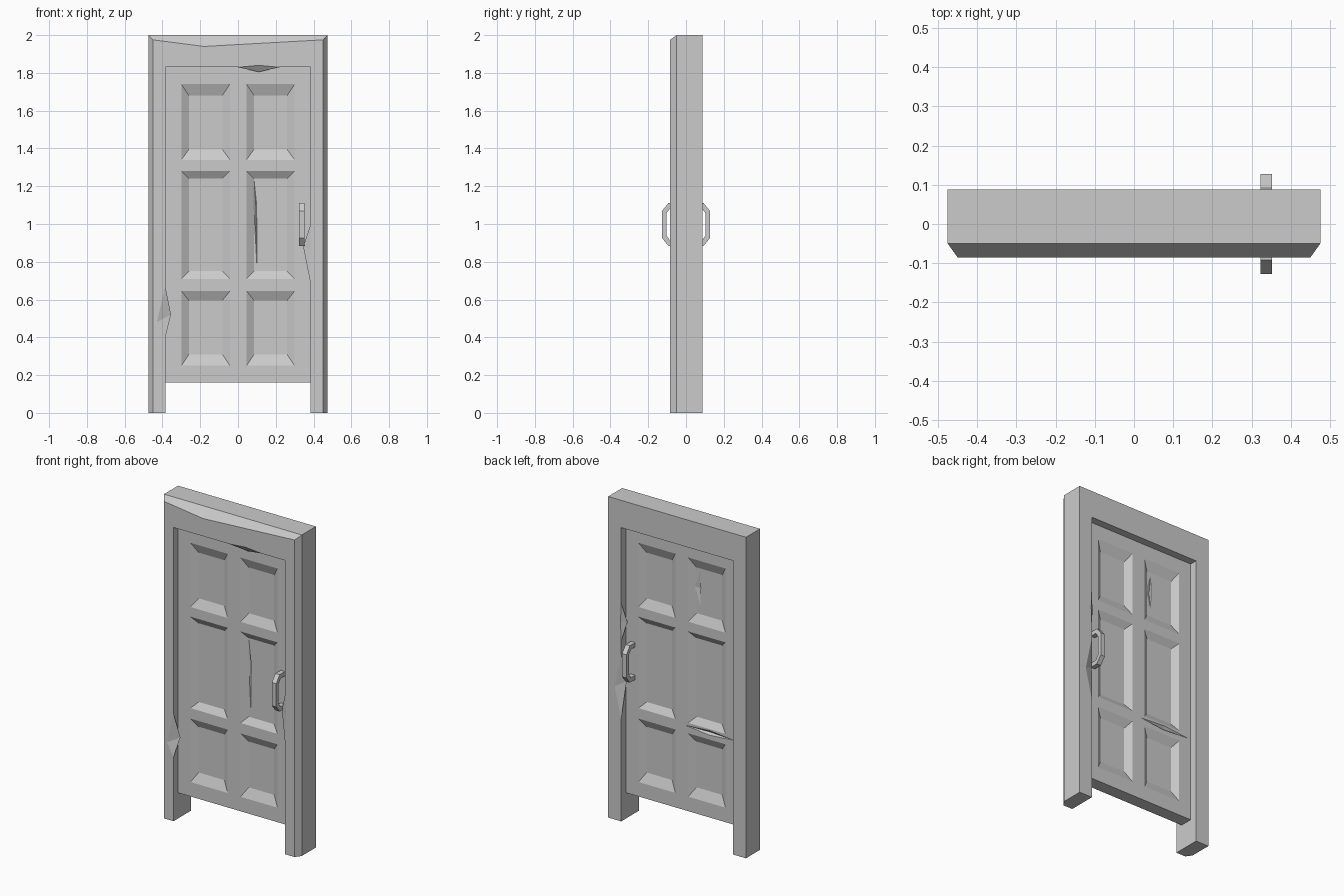
import bpy, bmesh
from mathutils import Vector

if "Cube" in bpy.data.objects:
    bpy.data.objects.remove(bpy.data.objects["Cube"])


def finish(name, bm):
    bmesh.ops.recalc_face_normals(bm, faces=bm.faces[:])
    me = bpy.data.meshes.new(name)
    bm.to_mesh(me)
    bm.free()
    ob = bpy.data.objects.new(name, me)
    bpy.context.collection.objects.link(ob)
    return ob


def loft(name, rings):
    """Closed solid through rings of equal point count."""
    bm = bmesh.new()
    vs = [[bm.verts.new(p) for p in r] for r in rings]
    n = len(vs[0])
    for a, b in zip(vs, vs[1:]):
        for i in range(n):
            j = (i + 1) % n
            bm.faces.new((a[i], a[j], b[j], b[i]))
    caps = [bm.faces.new(vs[0]), bm.faces.new(vs[-1])]
    bmesh.ops.recalc_face_normals(bm, faces=bm.faces[:])
    bmesh.ops.triangulate(bm, faces=caps)
    return finish(name, bm)


def hull(bm, pts):
    vs = [bm.verts.new(p) for p in pts]
    bmesh.ops.convex_hull(bm, input=vs)


def carve(ob, hulls):
    """Subtract convex chunks from an object."""
    bm = bmesh.new()
    for h in hulls:
        hull(bm, h)
    cutter = finish("cutter", bm)
    cutter.hide_render = True
    m = ob.modifiers.new("carve", 'BOOLEAN')
    m.operation, m.solver, m.object = 'DIFFERENCE', 'EXACT', cutter
    dg = bpy.context.evaluated_depsgraph_get()
    me = bpy.data.meshes.new_from_object(ob.evaluated_get(dg))
    ob.modifiers.clear()
    ob.data = me
    bpy.data.objects.remove(cutter)


F, B = -0.085, 0.088           # frame front and back
D, REC = 0.04, 0.025           # door half thickness, panel depth

# Frame: U outline, front outer edge chamfered with an uneven top
inner = [(.385, 0), (.385, 1.83), (-.385, 1.83), (-.385, 0)]
outer = [(-.475, 0), (-.475, 2), (-.18, 2), (.475, 2), (.475, 0)]
front = [(-.45, 0), (-.45, 1.975), (-.18, 1.94), (.45, 1.975), (.45, 0)]
frame = loft("door_frame", [[(x, y, z) for x, z in o + inner]
                            for o, y in ((outer, B), (outer, -.05), (front, F))])


# Chipped corners on the frame: a dent in the face and a splinter into the opening
chips = [  # top, bottom, dent, tip (x, z), face y
    ((-.385, .67), (-.385, .40), (-.43, .48), (-.355, .52), F),
    ((.385, 1.0), (.385, .68), (.39, .86), (.345, .88), F),
    ((.22, 1.83), (0, 1.83), (.11, 1.84), (.11, 1.805), F),
    ((.385, 1.04), (.385, .64), (.43, .83), (.365, .87), B),
    ((.385, 1.36), (.385, 1.12), (.39, 1.24), (.36, 1.24), B)]
cuts = []
splinters = bmesh.new()
for a, b, c, d, y in chips:
    s = 1 if y < 0 else -1
    at = lambda p, depth: Vector((p[0], y + s * depth, p[1]))
    A, Bo, C, T = at(a, 0), at(b, 0), at(c, 0), at(d, .025)
    mid = ((a[0] + b[0]) / 2, (a[1] + b[1]) / 2)
    cuts.append([A, Bo, C, T, at(mid, -.05)])
    k = 1 if abs(a[0] - b[0]) < .01 else 0
    t = (mid[0] - c[0]) / (d[0] - c[0]) if k else (mid[1] - c[1]) / (d[1] - c[1])
    P, E = C.lerp(T, t), at(mid, .045)
    va, vb, vp, vt, ve = [splinters.verts.new(p) for p in (A, Bo, P, T, E)]
    for f in ((va, vp, vt), (vt, vp, vb), (va, vt, ve), (vt, vb, ve),
              (va, ve, vp), (vb, vp, ve)):
        splinters.faces.new(f)
carve(frame, cuts)
finish("frame_splinters", splinters)

# Door leaf with six sunken panels on both sides
door = loft("door_leaf", [[(x, y, z) for x, z in
                           ((-.385, .16), (.385, .16), (.385, 1.83), (-.385, 1.83))]
                          for y in (-D, D)])
rows = [(1.34, 1.395, 1.68, 1.74), (.71, .75, 1.24, 1.28), (.25, .31, .595, .645)]
panels = []
for s in (-1, 1):
    for x0, x1 in ((-.30, -.043), (.045, .30)):
        for z0, z1, z2, z3 in rows:
            e = .2                      # overshoot beyond the surface
            g = .04 * e
            lo, hi = z0 - (z1 - z0) * e, z3 + (z3 - z2) * e
            panels.append(
                [(x, s * (D + REC * e), z) for x in (x0 - g, x1 + g) for z in (lo, hi)] +
                [(x, s * (D - REC), z) for x in (x0 + .04, x1 - .04) for z in (z1, z2)])
carve(door, panels)

# Cracks in the door
fl = D - REC
carve(door, [
    [(.085, -fl, 1.235), (.1, -fl, .78), (.08, -fl - .002, 1.12), (.1, -fl - .002, 1.1),
     (.094, -.004, 1.1), (.09, -fl - .02, 1.1)],
    [(-.11, fl, 1.67), (-.11, fl, 1.44), (-.07, fl + .002, 1.56), (-.113, fl + .002, 1.56),
     (-.108, .004, 1.55), (-.1, fl + .02, 1.56)],
    [(-.02, D, .69), (-.36, D, .685), (-.19, D + .001, .702), (-.19, D + .001, .672),
     (-.19, D - .015, .685), (-.19, D + .02, .69)]])

# Pull handles on both sides
half = [(.03, .115), (.092, .115), (.127, .072)]
inn = [(.103, .06), (.082, .088), (.03, .088)]
prof = half + [(y, -z) for y, z in half[::-1]] + [(y, -z) for y, z in inn[::-1]] + inn
for name, s in (("front_handle", -1), ("back_handle", 1)):
    loft(name, [[(x, s * y, .9975 + z) for y, z in prof] for x in (.322, .352)])
